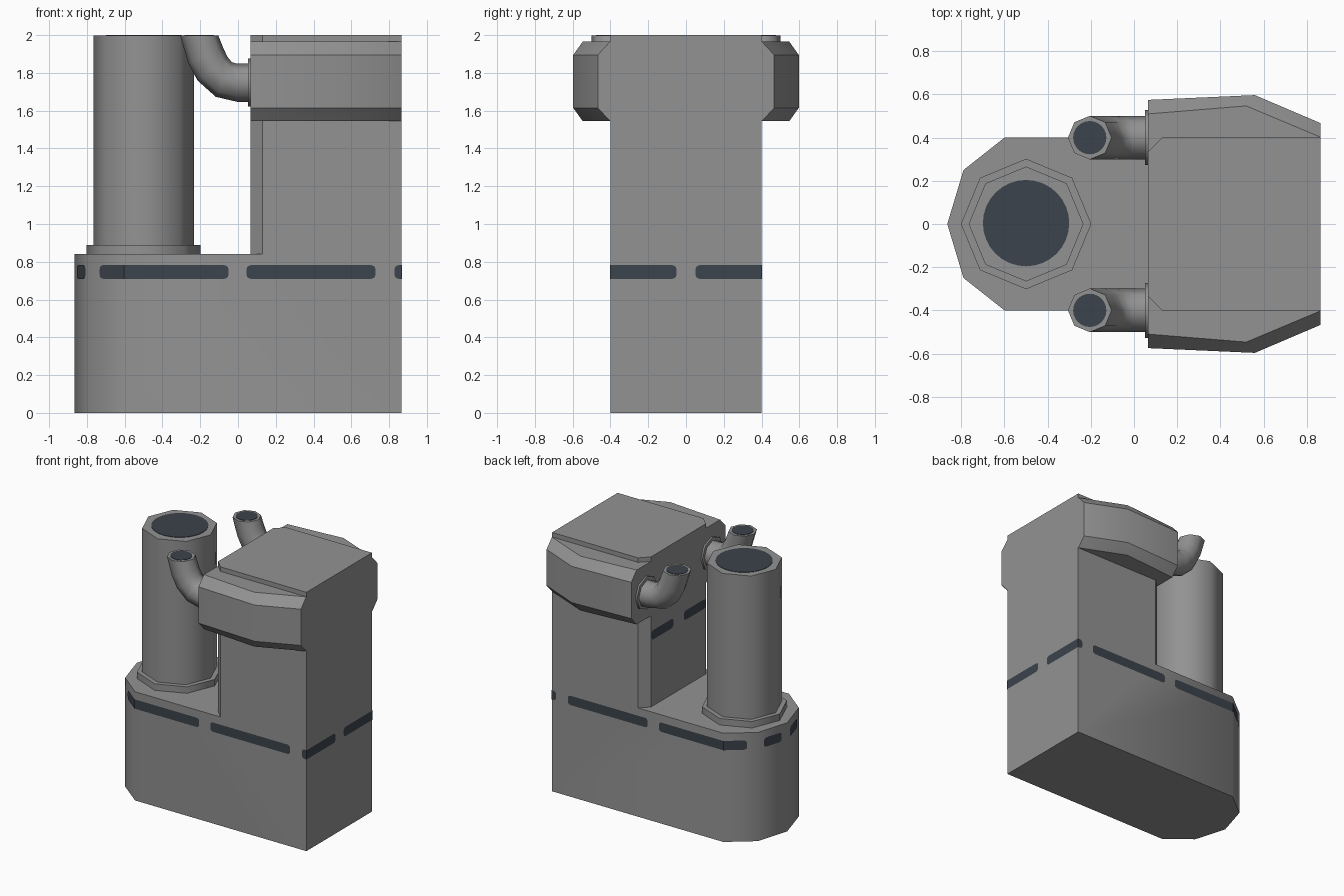
import bpy, bmesh, math
from mathutils import Vector

if "Cube" in bpy.data.objects:
    bpy.data.objects.remove(bpy.data.objects["Cube"])


def material(name, rgb):
    m = bpy.data.materials.new(name)
    m.diffuse_color = (*rgb, 1)
    m.use_nodes = True
    m.node_tree.nodes["Principled BSDF"].inputs["Base Color"].default_value = m.diffuse_color
    return m


GREY = material("mid grey", (0.29, 0.29, 0.29))
DARK = material("dark slate", (0.045, 0.056, 0.072))


def add(name, bm, mat, angle=None):
    me = bpy.data.meshes.new(name)
    bm.to_mesh(me)
    bm.free()
    me.materials.append(mat)
    ob = bpy.data.objects.new(name, me)
    bpy.context.collection.objects.link(ob)
    if angle:
        smooth(ob, angle)
    return ob


def smooth(ob, angle):
    bpy.ops.object.select_all(action='DESELECT')
    ob.select_set(True)
    bpy.context.view_layer.objects.active = ob
    bpy.ops.object.shade_smooth_by_angle(angle=math.radians(angle))


def loft(name, rings, mat, angle=None):
    """Closed solid through a series of equal-length rings."""
    bm = bmesh.new()
    rows = [[bm.verts.new(p) for p in r] for r in rings]
    n = len(rows[0])
    for a, b in zip(rows, rows[1:]):
        for i in range(n):
            j = (i + 1) % n
            bm.faces.new((a[i], a[j], b[j], b[i]))
    bm.faces.new(rows[0])
    bm.faces.new(rows[-1])
    bmesh.ops.recalc_face_normals(bm, faces=bm.faces)
    return add(name, bm, mat, angle)


def prism(name, plan, z0, z1, mat, angle=None):
    return loft(name, [[(x, y, z) for x, y in plan] for z in (z0, z1)], mat, angle)


def circle(cx, cy, r, n):
    return [(cx + r * math.cos(i * math.tau / n), cy + r * math.sin(i * math.tau / n))
            for i in range(n)]


# body: full-height plan with the left upper part cut away
body = prism("body", [(0.865, -0.4), (0.865, 0.4), (-0.6, 0.4), (-0.79, 0.25),
                      (-0.865, 0), (-0.79, -0.25), (-0.6, -0.4)], 0, 2, GREY)
cutter = prism("body_cutter", [(-1.5, -1), (0.73, -1), (0.065, -0.335),
                               (0.065, 0.335), (0.73, 1), (-1.5, 1)], 0.84, 2.5, GREY)
cutter.hide_render = True
mod = body.modifiers.new("cut", 'BOOLEAN')
mod.operation, mod.object, mod.solver = 'DIFFERENCE', cutter, 'EXACT'
bpy.context.view_layer.objects.active = body
bpy.ops.object.modifier_apply(modifier="cut")
bpy.data.objects.remove(cutter)
smooth(body, 42)

# chimney with base collar and dark opening
prism("chimney_collar", circle(-0.5, 0, 0.302, 8), 0.84, 0.89, GREY, 50)
prism("chimney", circle(-0.5, 0, 0.266, 8), 0.88, 1.997, GREY, 50)
prism("chimney_opening", circle(-0.5, 0.004, 0.2, 32), 1.994, 2.0, DARK)


# bent pipe sweep
def tube(name, path, r, y, angle=50):
    rings = []
    for x, z, a in path:          # a = heading, 0 is towards -x, 90 is up
        a = math.radians(a)
        v = Vector((math.sin(a), 0, math.cos(a)))
        rings.append([Vector((x, y, z)) + v * (r * math.cos(k * math.tau / 8))
                      + Vector((0, r * math.sin(k * math.tau / 8), 0)) for k in range(8)])
    return loft(name, rings, GREY, angle)


for s, side in ((-1, "front"), (1, "back")):
    # side pod with chamfered top and bottom
    rings = []
    for xi, xo, inner, yi, yo in ((0.065, 0.065, 0.335, 0.51, 0.575),
                                  (0.52, 0.56, 0.39, 0.547, 0.597),
                                  (0.865, 0.865, 0.4, 0.402, 0.467)):
        rings.append([(xi, s * inner, 1.545), (xi, s * yi, 1.545), (xo, s * yo, 1.615),
                      (xo, s * yo, 1.895), (xi, s * yi, 1.965), (xi, s * inner, 1.965)])
    loft(side + "_pod", rings, GREY, 30)

    # exhaust pipe, flange and opening
    y = s * 0.4
    tube(side + "_pipe", [(0.06, 1.748, 0), (-0.005, 1.748, 0), (-0.075, 1.765, 25),
                          (-0.135, 1.822, 52), (-0.17, 1.89, 68), (-0.205, 1.997, 90)],
         0.101, y)
    tube(side + "_pipe_flange", [(0.068, 1.75, 0), (0.052, 1.75, 0)], 0.127, y)
    prism(side + "_pipe_opening", circle(-0.205, y, 0.077, 24), 1.994, 2.0, DARK)


# painted dashes: thin ribbons with rounded ends just off the surface
def dash(name, path, zc, sx=1.004, sy=1.008, half=0.036, r=0.022):
    pts = [Vector(p) for p in path]
    lens = [(b - a).length for a, b in zip(pts, pts[1:])]
    total = sum(lens)
    marks = {0, total}
    for f in (0.12, 0.4, 1):
        marks |= {f * r, total - f * r}
    run = 0
    for l in lens[:-1]:
        run += l
        marks.add(run)
    bm = bmesh.new()
    prev = None
    for d in sorted(marks):
        i, rest = 0, d
        while i < len(lens) - 1 and rest > lens[i]:
            rest -= lens[i]
            i += 1
        p = pts[i].lerp(pts[i + 1], rest / lens[i])
        e = max(0, r - min(d, total - d))
        h = half - r + math.sqrt(max(0, r * r - e * e))
        pair = [bm.verts.new((p.x * sx, p.y * sy, zc + k * h)) for k in (-1, 1)]
        if prev:
            bm.faces.new((prev[0], pair[0], pair[1], prev[1]))
        prev = pair
    add(name, bm, DARK)


lower = [[(-0.85, -0.05), (-0.805, -0.2)],
         [(-0.73, -0.297), (-0.6, -0.4), (-0.05, -0.4)],
         [(0.045, -0.4), (0.725, -0.4)],
         [(0.825, -0.4), (0.865, -0.4), (0.865, -0.05)]]
upper = [(0.062, 0.332), (0.062, 0.065)]


def mirrored(path):
    return [(x, -y) for x, y in reversed(path)]


for i, path in enumerate(lower):
    dash(f"front_stripe_{i}", path, 0.746)
    dash(f"back_stripe_{i}", mirrored(path), 0.746)
dash("upper_stripe_back", upper, 1.39, 1, 1)
dash("upper_stripe_front", mirrored(upper), 1.39, 1, 1)
